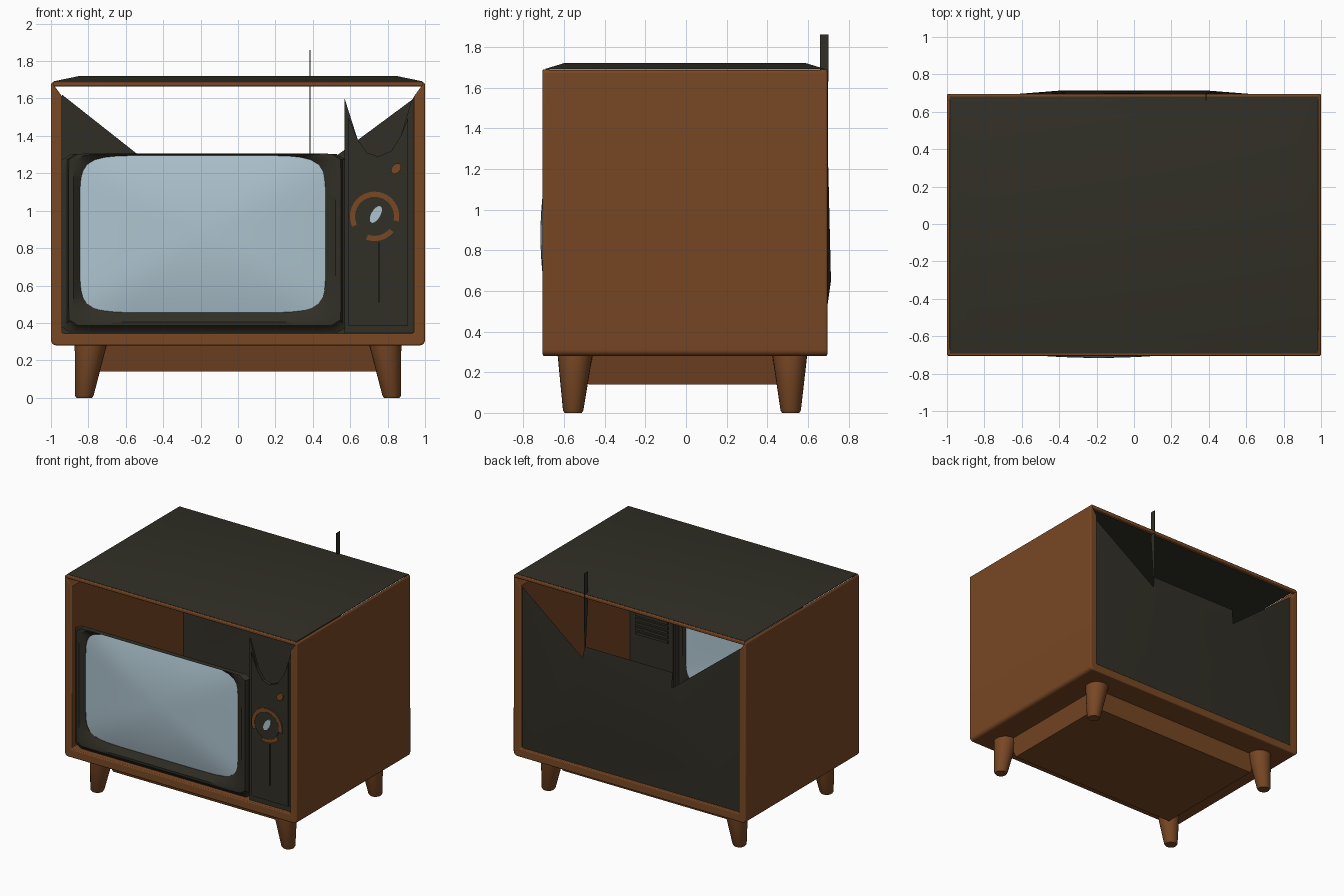
import bpy, bmesh, math

if "Cube" in bpy.data.objects:
    bpy.data.objects.remove(bpy.data.objects["Cube"])

def material(name, rgb):
    m = bpy.data.materials.new(name)
    m.diffuse_color = (*rgb, 1)
    m.use_nodes = True
    m.node_tree.nodes["Principled BSDF"].inputs["Base Color"].default_value = m.diffuse_color
    return m

WOOD = material("walnut brown", (0.19, 0.064, 0.018))
DARK = material("dark olive plastic", (0.030, 0.028, 0.019))
GLASS = material("pale blue glass", (0.42, 0.55, 0.62))

def make(name, verts, faces, mat, bevel=0, recalc=True):
    bm = bmesh.new()
    vs = [bm.verts.new(v) for v in verts]
    for f in faces:
        bm.faces.new([vs[i] for i in f])
    if recalc:
        bmesh.ops.recalc_face_normals(bm, faces=bm.faces)
    me = bpy.data.meshes.new(name)
    bm.to_mesh(me)
    bm.free()
    me.materials.append(mat)
    ob = bpy.data.objects.new(name, me)
    bpy.context.collection.objects.link(ob)
    if bevel:
        b = ob.modifiers.new("bevel", "BEVEL")
        b.width, b.segments, b.limit_method = bevel, 3, "ANGLE"
        b.angle_limit = math.radians(50)
    bpy.context.view_layer.objects.active = ob
    bpy.ops.object.select_all(action="DESELECT")
    ob.select_set(True)
    bpy.ops.object.shade_smooth_by_angle(angle=math.radians(35))
    return ob

def loft(name, loops, mat, cap_start=True, cap_end=True, bevel=0):
    """Skin a list of equal-length closed loops."""
    n = len(loops[0])
    faces = [(k*n+i, k*n+(i+1) % n, (k+1)*n+(i+1) % n, (k+1)*n+i)
             for k in range(len(loops)-1) for i in range(n)]
    if cap_start:
        faces.append(tuple(range(n)))
    if cap_end:
        faces.append(tuple((len(loops)-1)*n+i for i in range(n)))
    return make(name, [v for l in loops for v in l], faces, mat, bevel)

def prism(name, pts, y0, y1, mat, bevel=0):
    """Extrude an x-z outline along y."""
    return loft(name, [[(x, y, z) for x, z in pts] for y in (y0, y1)], mat, bevel=bevel)

def rect(x0, x1, z0, z1):
    return [(x0, z0), (x1, z0), (x1, z1), (x0, z1)]

def arc(cx, cz, r, a0, a1, n):
    return [(cx + r*math.cos(math.radians(a0+(a1-a0)*i/n)),
             cz + r*math.sin(math.radians(a0+(a1-a0)*i/n))) for i in range(n+1)]

def flat(hx, y0, y1, z):
    return [(-hx, y0, z), (hx, y0, z), (hx, y1, z), (-hx, y1, z)]

# cabinet: U-shaped wooden shell, open front and back
right = arc(0.97, 0.31, 0.03, -90, 0, 5) + [(1, 1.68), (0.985, 1.69), (0.98, 1.665), (0.94, 1.61), (0.94, 0.345)]
outline = right + [(-x, z) for x, z in reversed(right)]
prism("cabinet_shell", outline, -0.705, 0.695, WOOD, bevel=0.008)
for nm, y0, y1 in (("front", -0.705, -0.67), ("back", 0.66, 0.695)):
    prism("cabinet_%s_lip" % nm, rect(-0.99, 0.99, 1.665, 1.69), y0, y1, WOOD, bevel=0.006)

# dark sloped lid
loft("top_lid", [flat(0.985, -0.692, 0.682, 1.688), flat(0.985, -0.692, 0.682, 1.692),
                 flat(0.85, -0.60, 0.59, 1.72)], DARK)

# base tray and tapered splayed legs
loft("base_tray", [flat(0.78, -0.52, 0.49, 0.285), flat(0.74, -0.48, 0.46, 0.14)], WOOD)
for sx in (-1, 1):
    for nm, y, dy in (("front", -0.545, -0.01), ("back", 0.51, 0.005)):
        rings = []
        for z, cx, r, d in ((0.30, 0.785, 0.088, 0), (0.012, 0.822, 0.050, dy),
                            (0.0, 0.822, 0.042, dy)):
            rings.append([(sx*cx + r*math.cos(math.tau*i/24), y + d + r*math.sin(math.tau*i/24), z)
                          for i in range(24)])
        loft("%s_leg_%s" % (nm, "left" if sx < 0 else "right"), rings, WOOD)

# screen bezel and domed glass, from rounded-rectangle loops
def rounded(x0, x1, z0, z1, y, p, s=1.0, n=96):
    out = []
    for i in range(n):
        a = math.tau*(i+0.5)/n
        c, q = math.cos(a), math.sin(a)
        k = (abs(c)**p + abs(q)**p)**(-1/p)
        out.append(((x0+x1)/2 + s*k*c*(x1-x0)/2, y, (z0+z1)/2 + s*k*q*(z1-z0)/2))
    return out

loft("screen_bezel", [rounded(-0.94, 0.575, 0.345, 1.303, -0.655, 80),
                      rounded(-0.915, 0.56, 0.365, 1.304, -0.665, 60),
                      rounded(-0.905, 0.55, 0.385, 1.306, -0.698, 30),
                      rounded(-0.88, 0.52, 0.405, 1.305, -0.700, 16),
                      rounded(-0.845, 0.468, 0.455, 1.295, -0.668, 8)],
     DARK, cap_start=False, cap_end=False)
loft("screen_glass", [rounded(-0.845, 0.468, 0.455, 1.295, -0.716+0.05*s**2, 2+6*s, s)
                      for s in (1, 0.9, 0.75, 0.6, 0.45, 0.3, 0.15, 0.03)],
     GLASS, cap_start=False)

# control panel with its torn, dipping upper edge
dip = [(0.925, 1.58), (0.87, 1.40), (0.82, 1.32), (0.75, 1.29), (0.69, 1.31), (0.64, 1.38)]
prism("control_panel", [(0.57, 0.345), (0.94, 0.345), (0.94, 1.61)] + dip + [(0.57, 1.60)],
      -0.672, -0.655, DARK)
prism("control_plate", [(0.59, 0.385), (0.91, 0.385), (0.91, 1.50)] + dip[1:] + [(0.59, 1.50)],
      -0.682, -0.670, DARK)
prism("slider_slot", rect(0.752, 0.759, 0.51, 0.83), -0.692, -0.68, DARK)

# tuning knob: copper arcs, dark disc and pale pointer
KX, KZ = 0.73, 0.97
for nm, a0, a1 in (("upper", -12, 205), ("lower", 250, 320)):
    band = arc(KX, KZ, 0.132, a0, a1, 32) + arc(KX, KZ, 0.104, a1, a0, 32)
    prism("knob_ring_" + nm, band, -0.690, -0.68, WOOD)
prism("knob_disc", arc(KX, KZ, 0.103, 0, 348.75, 31), -0.690, -0.68, DARK)

def ellipse(cx, cz, a, b, tilt):
    t = math.radians(tilt)
    return [(cx + x*math.cos(t) - z*math.sin(t), cz + x*math.sin(t) + z*math.cos(t))
            for x, z in ((a*math.cos(math.tau*i/20), b*math.sin(math.tau*i/20)) for i in range(20))]

prism("knob_pointer", ellipse(0.737, 0.98, 0.05, 0.024, 60), -0.697, -0.688, GLASS)
prism("small_knob", ellipse(0.845, 1.225, 0.032, 0.023, 50), -0.694, -0.68, WOOD)

# vent slats on the inner side of the control panel
for i in range(6):
    z = 0.74 + 0.036*i
    prism("inner_vent_slat_%d" % (i+1), rect(0.61, 0.89, z, z+0.02), -0.657, -0.645, DARK)

# bulged back panel with broken upper edge
V = [(0.94, 0.67, 0.345), (0.94, 0.67, 1.60), (-0.94, 0.67, 1.62), (-0.94, 0.67, 0.345),
     (0.40, 0.713, 0.65), (0.40, 0.70, 1.20), (0.385, 0.695, 1.29),
     (-0.37, 0.695, 1.29), (-0.37, 0.70, 1.17), (-0.40, 0.713, 0.65)]
make("back_panel", V, [(0, 1, 5, 4), (3, 9, 8, 2), (0, 4, 9, 3), (4, 5, 8, 9), (5, 6, 7, 8)],
     DARK)

# thin upright antenna blade at the back
blade = [(0.66, 1.86), (0.70, 1.86), (0.70, 1.69), (0.697, 1.22), (0.69, 1.22), (0.66, 1.60)]
loft("antenna_blade", [[(x, y, z) for y, z in blade] for x in (0.383, 0.387)], DARK)
